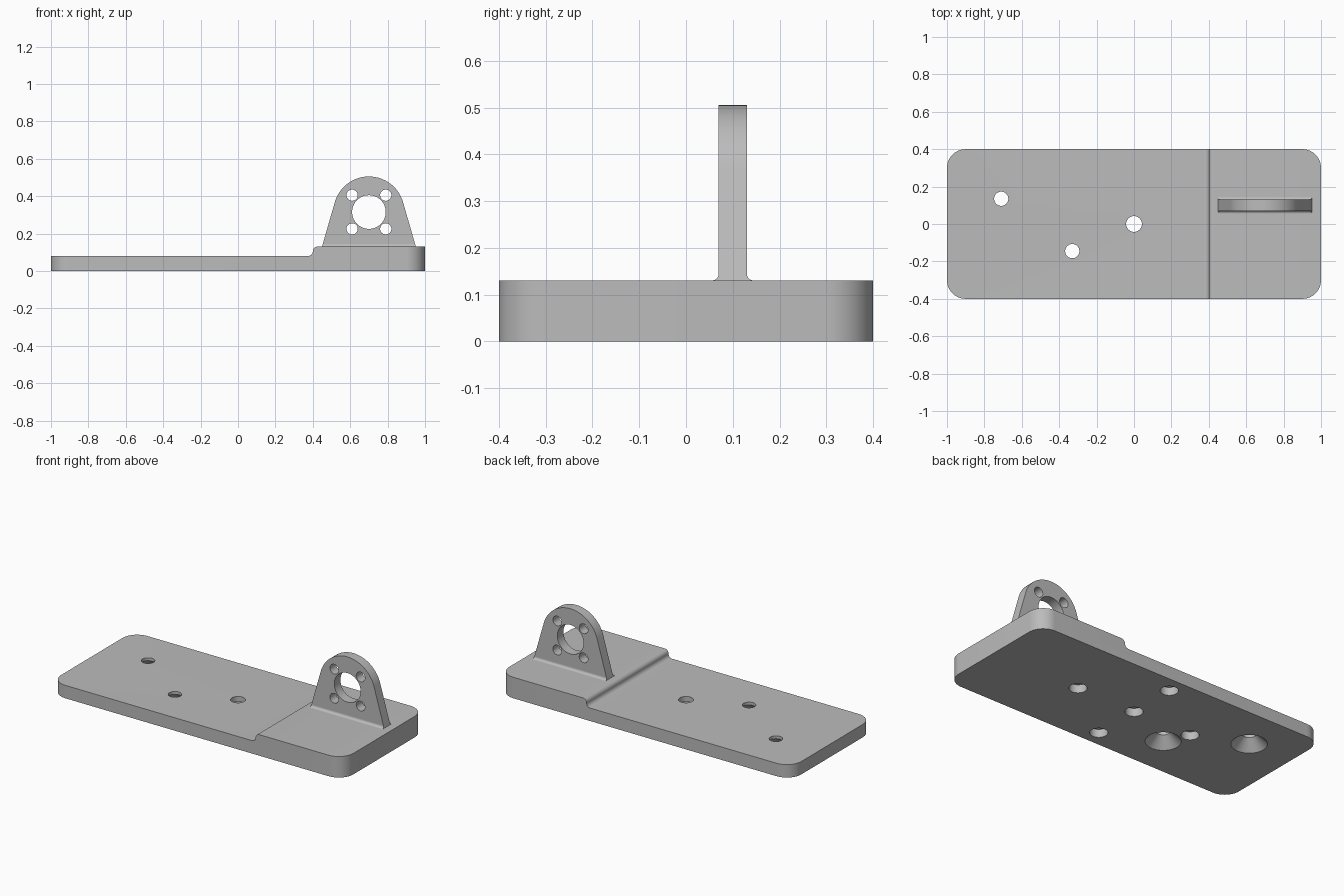
import bpy, bmesh
from math import sin, cos, pi, radians
from mathutils import Matrix, Vector

cube = bpy.data.objects.get("Cube")
if cube:
    bpy.data.objects.remove(cube, do_unlink=True)

grey = bpy.data.materials.new("plain grey")
grey.use_nodes = True
grey.diffuse_color = (0.5, 0.5, 0.5, 1)
grey.node_tree.nodes["Principled BSDF"].inputs["Base Color"].default_value = (0.5, 0.5, 0.5, 1)


def finish(name, bm):
    bmesh.ops.recalc_face_normals(bm, faces=bm.faces[:])
    mesh = bpy.data.meshes.new(name)
    bm.to_mesh(mesh)
    bm.free()
    mesh.materials.append(grey)
    obj = bpy.data.objects.new(name, mesh)
    bpy.context.collection.objects.link(obj)
    return obj


def arc(cx, cz, r, start, end, n):
    steps = [radians(start + (end - start) * i / n) for i in range(n + 1)]
    return [(cx + r * cos(a), cz + r * sin(a)) for a in steps]


def extrude_profile(points, y0, y1):
    """Extrude an x-z outline along y."""
    bm = bmesh.new()
    face = bm.faces.new([bm.verts.new((x, y0, z)) for x, z in points])
    out = bmesh.ops.extrude_face_region(bm, geom=[face])["geom"]
    moved = [v for v in out if isinstance(v, bmesh.types.BMVert)]
    bmesh.ops.translate(bm, verts=moved, vec=(0, y1 - y0, 0))
    return bm


def loft(bm, rings):
    """Join equal rings of points into a closed solid."""
    loops = [[bm.verts.new(p) for p in ring] for ring in rings]
    n = len(loops[0])
    for a, b in zip(loops, loops[1:]):
        for i in range(n):
            bm.faces.new((a[i], a[(i + 1) % n], b[(i + 1) % n], b[i]))
    bm.faces.new(loops[0])
    bm.faces.new(loops[-1])


def turned_cutter(profile, origin, axis="Z", sides=40):
    """Revolved cutter; profile is (radius, height along axis)."""
    bm = bmesh.new()
    turn = Matrix.Rotation(pi / 2, 4, "X") if axis == "Y" else Matrix()
    place = Matrix.Translation(origin) @ turn
    angles = [2 * pi * i / sides for i in range(sides)]
    loft(bm, [[place @ Vector((r * cos(a), r * sin(a), h)) for a in angles]
              for r, h in profile])
    cutter = finish("hole_cutter", bm)
    cutter.hide_render = True
    return cutter


def cut(obj, cutters):
    for c in cutters:
        mod = obj.modifiers.new("hole", "BOOLEAN")
        mod.operation, mod.solver, mod.object = "DIFFERENCE", "EXACT", c
    graph = bpy.context.evaluated_depsgraph_get()
    obj.data = bpy.data.meshes.new_from_object(obj.evaluated_get(graph))
    obj.modifiers.clear()
    for c in cutters:
        bpy.data.objects.remove(c, do_unlink=True)


def smooth(obj):
    bpy.ops.object.select_all(action="DESELECT")
    obj.select_set(True)
    bpy.context.view_layer.objects.active = obj
    bpy.ops.object.shade_smooth_by_angle(angle=radians(25))


# Stepped base plate with a rounded step and rounded corners
THIN, THICK, R = 0.08, 0.13, 0.025
step = arc(0.4 + R, THICK - R, R, 90, 180, 8) + arc(0.4 - R, THIN + R, R, 0, -90, 8)[1:]
bm = extrude_profile([(-1, 0), (1, 0), (1, THICK)] + step + [(-1, THIN)], -0.4, 0.4)
corners = [e for e in bm.edges
           if all(abs(v.co.x) > 0.99 for v in e.verts)
           and abs(e.verts[0].co.z - e.verts[1].co.z) > 0.05]
bmesh.ops.bevel(bm, geom=corners, offset=0.1, segments=14, profile=0.5, affect="EDGES")
plate = finish("base_plate", bm)

# Countersunk screw holes, blind holes underneath and the centre through hole
sink = [(0.11, -0.01), (0.038, 0.062), (0.038, 0.2)]
blind = [(0.05, -0.01), (0.05, 0.05)]
through = [(0.05, -0.01), (0.05, 0.05), (0.042, 0.05), (0.042, 0.2)]
holes = [turned_cutter(sink, (x, y, 0)) for x, y in [(-0.71, 0.135), (-0.33, -0.145)]]
holes += [turned_cutter(blind, (x, y, 0))
          for x, y in [(0.4, 0), (-0.4, 0), (0, 0.3), (0, -0.3)]]
holes.append(turned_cutter(through, (0, 0, 0)))
cut(plate, holes)
smooth(plate)

# Upright lug: round head running tangent into sloping sides
CX, CY, CZ, HEAD, HALF, FILLET = 0.7, 0.1, 0.315, 0.19, 0.03, 0.015
SLOPE = 16


def half_width(z):
    a = radians(SLOPE)
    return (HEAD - (z - CZ) * sin(a)) / cos(a)


foot_top = THICK + FILLET
w = half_width(foot_top)
outline = [(CX - w, foot_top), (CX + w, foot_top)] + arc(CX, CZ, HEAD, SLOPE, 180 - SLOPE, 40)
lug = finish("upright_lug", extrude_profile(outline, CY - HALF, CY + HALF))
bores = [turned_cutter([(0.09, -0.1), (0.09, 0.1)], (CX, CY, CZ), "Y", 64)]
bores += [turned_cutter([(0.03, -0.1), (0.03, 0.1)], (CX + sx * 0.09, CY, CZ + sz * 0.09), "Y", 32)
          for sx in (-1, 1) for sz in (-1, 1)]
cut(lug, bores)
smooth(lug)

# Filleted foot flaring out to the plate at the front and back of the lug
rings = []
for flare, z in arc(HALF + FILLET, foot_top, FILLET, 270, 180, 8):
    w = half_width(z)
    rings.append([(CX + sx * w, CY + sy * flare, z)
                  for sx, sy in ((-1, -1), (1, -1), (1, 1), (-1, 1))])
bm = bmesh.new()
loft(bm, rings)
smooth(finish("lug_foot", bm))
